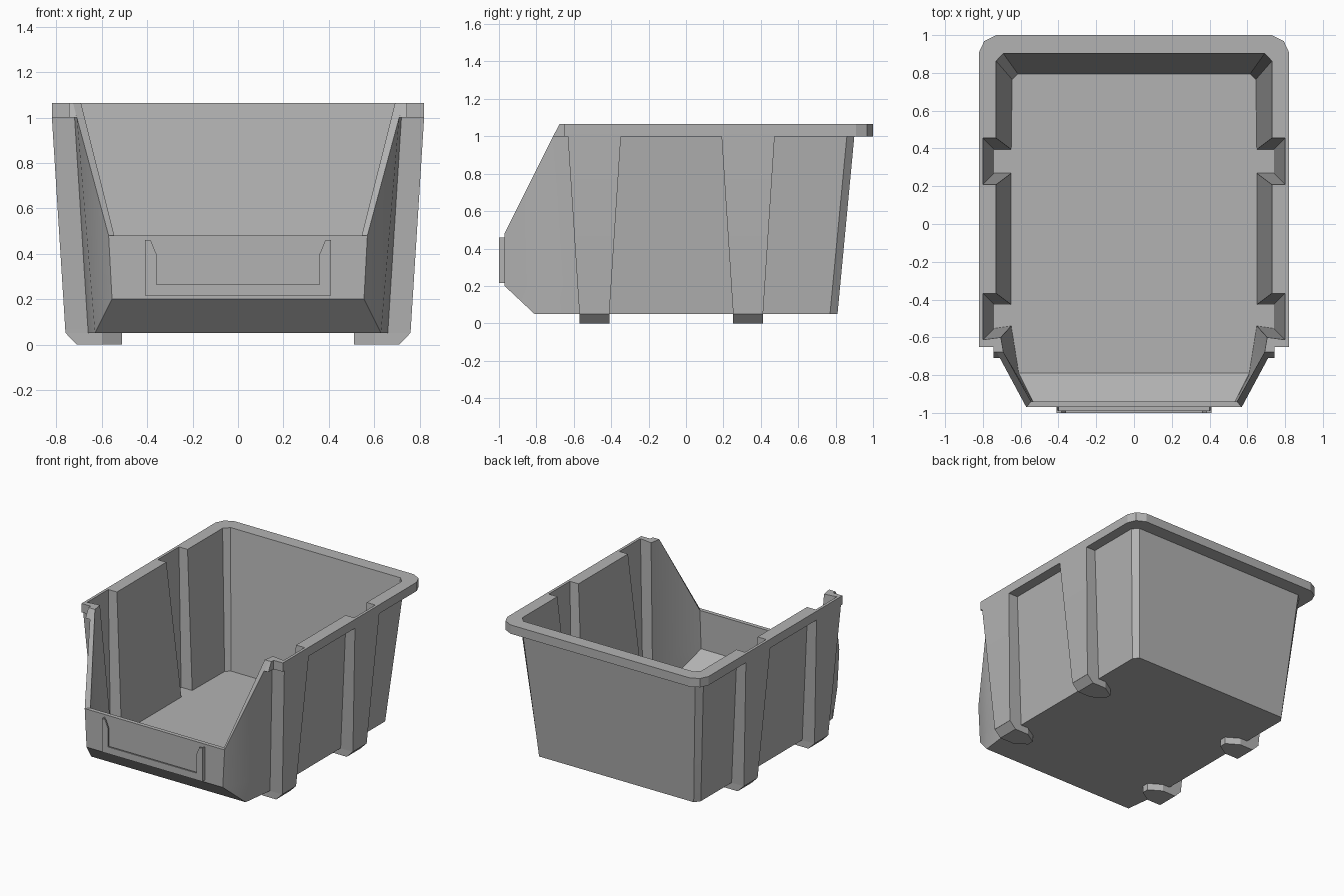
import bpy, bmesh, math

if "Cube" in bpy.data.objects:
    bpy.data.objects.remove(bpy.data.objects["Cube"], do_unlink=True)

grey = bpy.data.materials.new("light_grey_plastic")
grey.use_nodes = True
COL = (0.45, 0.45, 0.45, 1)
grey.diffuse_color = COL
grey.node_tree.nodes["Principled BSDF"].inputs["Base Color"].default_value = COL

Z_BASE, Z_FLOOR, Z_KNEE, Z_LIP, Z_RIM, Z_TOP = 0.05, 0.07, 0.2, 0.48, 1.0, 1.065


def finish(bm, name):
    bmesh.ops.recalc_face_normals(bm, faces=bm.faces)
    me = bpy.data.meshes.new(name)
    bm.to_mesh(me)
    bm.free()
    me.materials.append(grey)
    ob = bpy.data.objects.new(name, me)
    bpy.context.scene.collection.objects.link(ob)
    bpy.ops.object.select_all(action="DESELECT")
    ob.select_set(True)
    bpy.context.view_layer.objects.active = ob
    bpy.ops.object.shade_smooth_by_angle(angle=math.radians(24))
    return ob


def prism(name, bottom, top):
    """Closed solid between two matching point loops."""
    bm = bmesh.new()
    a = [bm.verts.new(p) for p in bottom]
    b = [bm.verts.new(p) for p in top]
    bm.faces.new(a)
    bm.faces.new(b)
    for i in range(len(a)):
        j = (i + 1) % len(a)
        bm.faces.new((a[i], a[j], b[j], b[i]))
    return finish(bm, name)


def lerp(a, b, z):
    t = (z - a[2]) / (b[2] - a[2])
    return tuple(a[k] + (b[k] - a[k]) * t for k in range(3))


def column(out_low, out_top, rim, in_top, in_low, rim_high=None):
    """One vertical section through the wall, from outer base over the rim to the floor."""
    ob, ot = (*out_low, Z_BASE), (*out_top, Z_RIM)
    it, il = (*in_top, Z_TOP), (*in_low, Z_FLOOR)
    return [ob, lerp(ob, ot, Z_KNEE), ot, (*rim, Z_RIM), (*(rim_high or rim), Z_TOP),
            it, lerp(il, it, Z_KNEE), il]


# Front panel corner, with a sloped toe and a low lip
lip = (0.57, -0.97, Z_LIP)
cols = [[(0.63, -0.81, Z_BASE), (0.555, -0.97, Z_KNEE), lip, lip, lip,
         (0.545, -0.94, Z_LIP), (0.535, -0.94, Z_KNEE), (0.61, -0.79, Z_FLOOR)]]

# Sloped cut of the side wall and stepped front end of the rim
cut = ((0.63, -0.81), (0.71, -0.71))
cut_in = ((0.692, -0.677), (0.61, -0.79))
cols.append(column(*cut, (0.71, -0.71), *cut_in, rim_high=(0.727, -0.677)))
cols.append(column(*cut, (0.745, -0.71), *cut_in, rim_high=(0.745, -0.677)))
start = ((0.66, -0.57), (0.72, -0.63))
start_in = ((0.705, -0.6), (0.65, -0.54))
cols.append(column(*start, (0.745, -0.65), *start_in))
cols.append(column(*start, (0.82, -0.65), *start_in))

# Hollow ribs, widening towards the rim
for c in (-0.49, 0.332):
    for side in (-1, 1):
        lo, hi = c + side * 0.08, c + side * 0.142
        ilo, ihi = c + side * 0.063, c + side * 0.123
        rib = column((0.76, lo), (0.82, hi), (0.82, hi), (0.80, ihi), (0.74, ilo))
        wall = column((0.66, lo), (0.745, hi), (0.82, hi), (0.73, ihi), (0.65, ilo))
        if side < 0:
            cols += [rib] if c < 0 else [wall, rib]
        else:
            cols += [rib, wall]

# Back corner, chamfered wall and rounded rim
edge = ((0.66, 0.77), (0.745, 0.86))
edge_in = ((0.73, 0.863), (0.645, 0.765))
cols.append(column(*edge, (0.82, 0.91), *edge_in))
cols.append(column(*edge, (0.793, 0.968), *edge_in))
cols.append(column((0.63, 0.81), (0.705, 0.9), (0.73, 1.0), (0.692, 0.903), (0.615, 0.795)))

# Mirror the half outline and skin the bin, welding shared points
cols += [[(-x, y, z) for x, y, z in c] for c in reversed(cols)]
bm = bmesh.new()
cache = {}


def vert(p):
    key = tuple(round(v, 4) for v in p)
    if key not in cache:
        cache[key] = bm.verts.new(p)
    return cache[key]


def face(points):
    vs = list(dict.fromkeys(vert(p) for p in points))
    if len(vs) > 2 and not bm.faces.get(vs):
        bm.faces.new(vs)


n = len(cols)
for i in range(n):
    a, b = cols[i], cols[(i + 1) % n]
    for k in range(len(a) - 1):
        face((a[k], b[k], b[k + 1], a[k + 1]))
face([c[0] for c in cols])
face([c[-1] for c in cols])
finish(bm, "bin_body")

# Feet under the ribs: sloped outside, tapered towards the middle
for c, place in ((-0.49, "front"), (0.332, "back")):
    for s, hand in ((1, "left"), (-1, "right")):
        def outline(x_out, z):
            pts = [(x_out, -0.08), (x_out, 0.08), (0.6, 0.08), (0.51, 0.025),
                   (0.51, -0.025), (0.6, -0.08)]
            return [(s * x, c + y, z) for x, y in pts]
        prism(f"{place}_{hand}_foot", outline(0.71, 0), outline(0.76, Z_BASE + 0.001))


# Label holder: front lip with a thin frame behind it
def u_frame(name, outer, inner, foot, y0, y1):
    half = [(outer, 0.215), (outer, 0.46), (0.5 * (outer + inner), 0.46), (inner, 0.40), (inner, foot)]
    pts = half + [(-x, z) for x, z in reversed(half)]
    prism(name, [(x, y0, z) for x, z in pts], [(x, y1, z) for x, z in pts])


u_frame("label_holder_lip", 0.41, 0.36, 0.265, -1.0, -0.988)
u_frame("label_holder_frame", 0.41, 0.398, 0.227, -0.988, -0.968)
